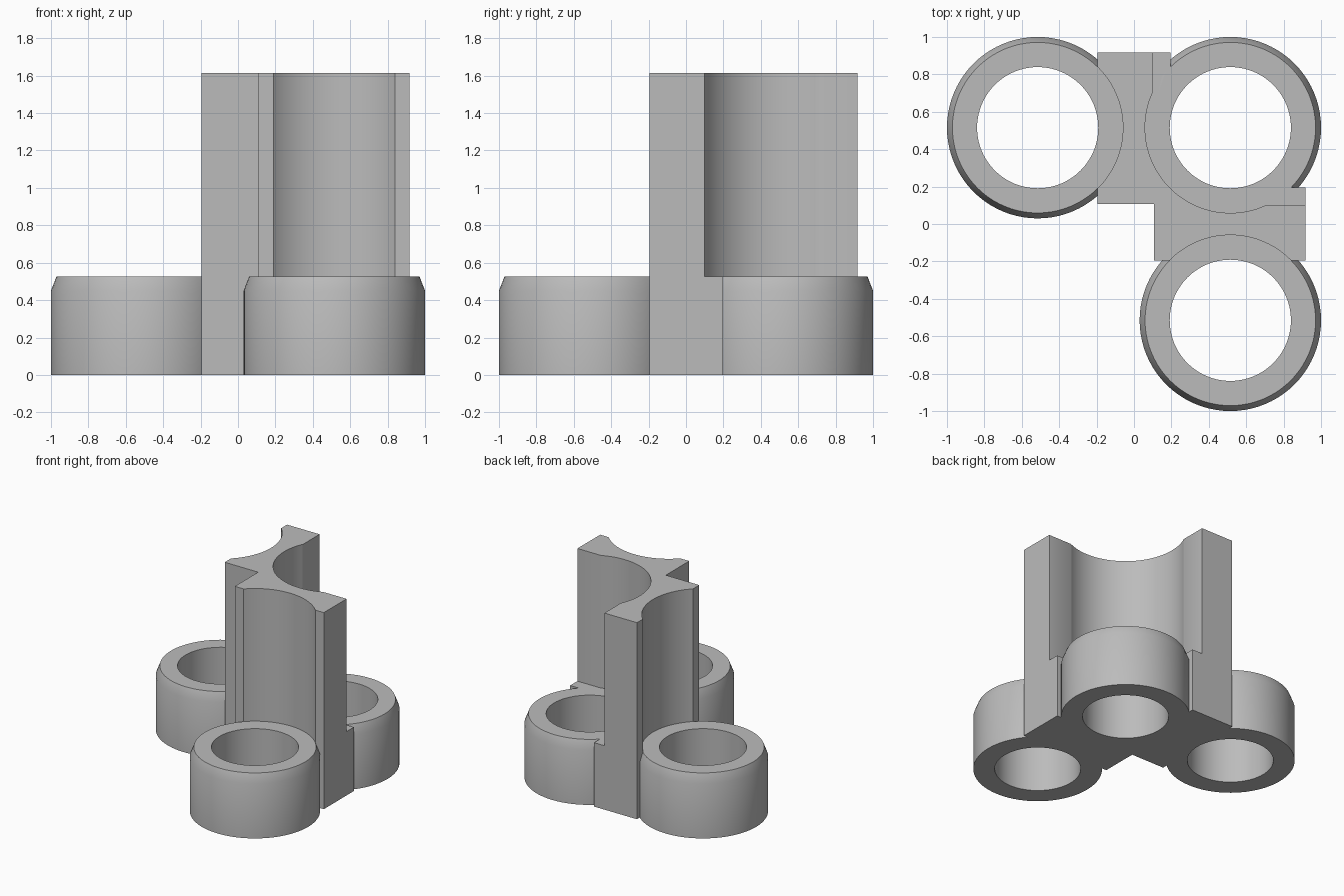
import bpy, bmesh, math

if "Cube" in bpy.data.objects:
    bpy.data.objects.remove(bpy.data.objects["Cube"], do_unlink=True)

LOW, TALL = 0.525, 1.615        # heights of the sockets and of the wall
OUTER, SEAT, HOLE = 0.485, 0.456, 0.324
C = 0.515                       # socket centre offset
SEGMENTS = 80
CENTRES = {"left_back": (C, C), "right_back": (-C, C), "left_front": (C, -C)}

grey = bpy.data.materials.new("plain_grey")
grey.use_nodes = True
colour = (0.5, 0.5, 0.5, 1)
grey.diffuse_color = colour
grey.node_tree.nodes["Principled BSDF"].inputs["Base Color"].default_value = colour


def make(name, bm):
    """Turn a bmesh into a linked object."""
    bmesh.ops.recalc_face_normals(bm, faces=bm.faces)
    mesh = bpy.data.meshes.new(name)
    bm.to_mesh(mesh)
    bm.free()
    mesh.materials.append(grey)
    obj = bpy.data.objects.new(name, mesh)
    bpy.context.collection.objects.link(obj)
    return obj


def prism(name, outline, z0, z1):
    """Extrude a flat outline upward."""
    bm = bmesh.new()
    face = bm.faces.new([bm.verts.new((x, y, z0)) for x, y in outline])
    top = bmesh.ops.extrude_face_region(bm, geom=[face])["geom"]
    verts = [v for v in top if isinstance(v, bmesh.types.BMVert)]
    bmesh.ops.translate(bm, vec=(0, 0, z1 - z0), verts=verts)
    return make(name, bm)


def turned(name, centre, profile):
    """Solid of stacked circles given as (radius, height)."""
    bm = bmesh.new()
    rings = []
    for r, z in profile:
        angles = [math.tau * i / SEGMENTS for i in range(SEGMENTS)]
        rings.append([bm.verts.new((centre[0] + r * math.cos(a),
                                    centre[1] + r * math.sin(a), z)) for a in angles])
    for a, b in zip(rings, rings[1:]):
        for i in range(SEGMENTS):
            j = (i + 1) % SEGMENTS
            bm.faces.new((a[i], a[j], b[j], b[i]))
    bm.faces.new(rings[0])
    bm.faces.new(rings[-1])
    return make(name, bm)


def combine(target, tool, operation):
    """Apply one exact boolean and drop the tool."""
    mod = target.modifiers.new("combine", 'BOOLEAN')
    mod.operation = operation
    mod.solver = 'EXACT'
    mod.object = tool
    bpy.context.view_layer.objects.active = target
    bpy.ops.object.modifier_apply(modifier=mod.name)
    bpy.data.objects.remove(tool, do_unlink=True)


def box(name, x0, x1, y0, y1, z0, z1):
    return prism(name, [(x0, y0), (x1, y0), (x1, y1), (x0, y1)], z0, z1)


# L-shaped corner wall
A, B, D, END = 0.108, -0.196, 0.194, 0.917
bracket = prism("corner_bracket", [
    (B, A), (A, A), (A, B), (END, B), (END, D), (D, D), (D, END), (B, END)], 0, TALL)

# Thin the tall arms on the inner side
T = 0.1
combine(bracket, box("back_arm_cut", T, 1.2, 0.6, 1.2, LOW, 2), 'DIFFERENCE')
combine(bracket, box("side_arm_cut", 0.6, 1.2, T, 1.2, LOW, 2), 'DIFFERENCE')

# Scoop the round seats above the sockets
for name, centre in CENTRES.items():
    scoop = turned(name + "_scoop", centre, [(SEAT, LOW), (SEAT, 2)])
    combine(bracket, scoop, 'DIFFERENCE')

# Add chamfered sockets, then bore them through
for name, centre in CENTRES.items():
    socket = turned(name + "_socket", centre,
                    [(OUTER, 0), (OUTER, LOW - 0.075), (SEAT, LOW)])
    combine(bracket, socket, 'UNION')
for name, centre in CENTRES.items():
    bore = turned(name + "_bore", centre, [(HOLE, -0.2), (HOLE, LOW + 0.2)])
    combine(bracket, bore, 'DIFFERENCE')

bpy.ops.object.select_all(action='DESELECT')
bracket.select_set(True)
bpy.context.view_layer.objects.active = bracket
bpy.ops.object.shade_smooth_by_angle(angle=math.radians(30))
